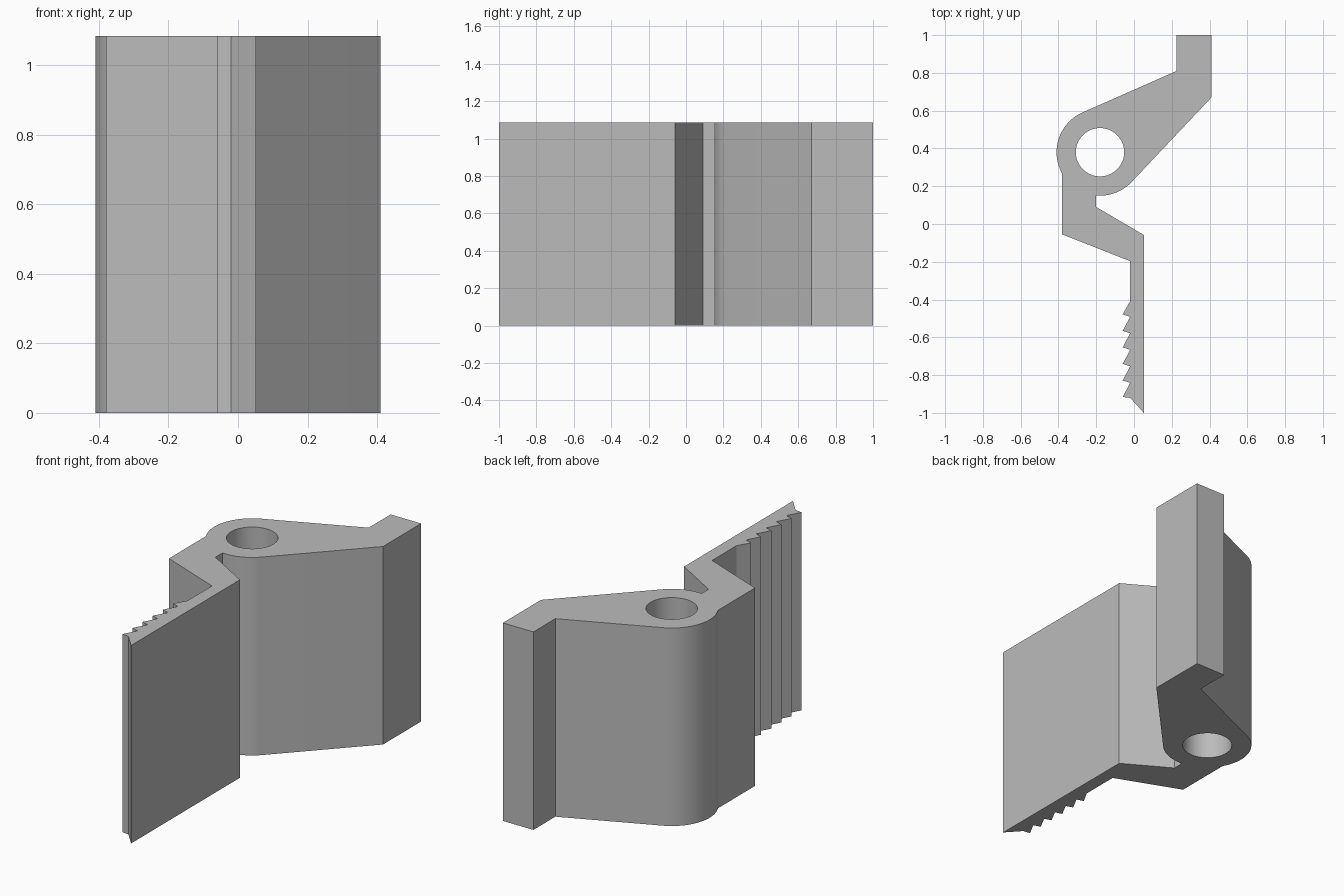
import bpy
import bmesh
from math import cos, sin, radians

default = bpy.data.objects.get("Cube")
if default:
    bpy.data.objects.remove(default, do_unlink=True)

HEIGHT = 1.085
CX, CY = -0.18, 0.38       # pivot centre
BOSS_R, HOLE_R = 0.23, 0.128


def arc(radius, start, end, steps):
    """Points on a circle about the pivot, angles in degrees."""
    angles = [radians(start + (end - start) * i / steps) for i in range(steps + 1)]
    return [(CX + radius * cos(a), CY + radius * sin(a)) for a in angles]


# Upper arm, running into the back of the boss
outline = [(0.41, 0.67), (0.41, 1.0), (0.225, 1.0), (0.225, 0.81)]
outline += arc(BOSS_R, 113.5, 209.6, 24)

# Neck and inner side of the plate
outline += [(-0.38, -0.055), (-0.02, -0.197), (-0.02, -0.408)]

# Saw teeth
for i in range(6):
    y = -0.478 - 0.0875 * i
    outline += [(-0.06, y), (-0.02, y - 0.013 if i < 5 else y + 0.003)]
    if i == 5:
        outline[-2:] = [(-0.06, y), (-0.02, y - 0.005)]

# Plate tip, outer side, gap and the front of the boss
outline += [(0.052, -1.0), (0.052, -0.058), (-0.2, 0.09)]
outline += arc(BOSS_R, 265, 317, 14)

hole = arc(HOLE_R, 0, 360, 64)[:-1]

# Extrude the profile with its pin hole
curve = bpy.data.curves.new("hinged_clip_profile", "CURVE")
curve.dimensions = "2D"
curve.fill_mode = "BOTH"
curve.extrude = HEIGHT / 2
for loop in (outline, hole):
    spline = curve.splines.new("POLY")
    spline.points.add(len(loop) - 1)
    for point, (x, y) in zip(spline.points, loop):
        point.co = (x, y, 0, 1)
    spline.use_cyclic_u = True

clip = bpy.data.objects.new("hinged_clip", curve)
bpy.context.collection.objects.link(clip)
bpy.ops.object.select_all(action="DESELECT")
clip.select_set(True)
bpy.context.view_layer.objects.active = clip
bpy.ops.object.convert(target="MESH")
clip = bpy.context.object

# Weld the caps to the walls and stand the part on the ground
bm = bmesh.new()
bm.from_mesh(clip.data)
bmesh.ops.remove_doubles(bm, verts=bm.verts, dist=0.0005)
bmesh.ops.translate(bm, verts=bm.verts, vec=(0, 0, HEIGHT / 2))
bmesh.ops.recalc_face_normals(bm, faces=bm.faces)
bm.to_mesh(clip.data)
bm.free()

# Plain grey
grey = bpy.data.materials.new("grey")
grey.use_nodes = True
colour = (0.5, 0.5, 0.5, 1)
grey.diffuse_color = colour
grey.node_tree.nodes["Principled BSDF"].inputs["Base Color"].default_value = colour
clip.data.materials.clear()
clip.data.materials.append(grey)

bpy.ops.object.shade_smooth_by_angle(angle=radians(15))
